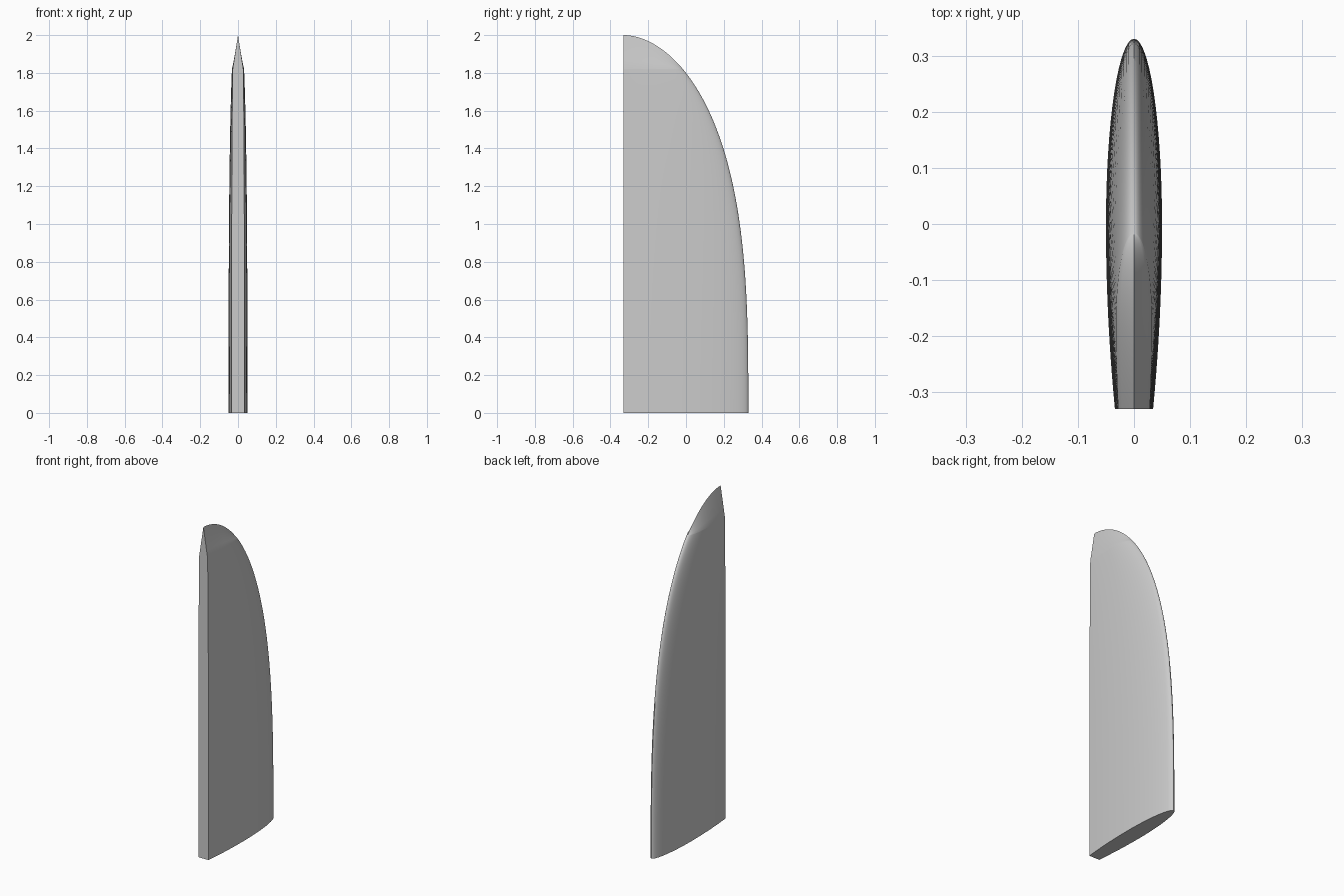
import bpy, bmesh, math

cube = bpy.data.objects.get("Cube")
if cube:
    bpy.data.objects.remove(cube, do_unlink=True)

HEIGHT, CHORD, BACK = 2.0, 0.66, -0.33
SHOULDER = 1.82          # height where the tip starts closing to a ridge
RINGS, HALF = 48, 16


def chord_at(z):
    """Fraction of the full chord left at height z."""
    return (1 - (z / HEIGHT) ** 3) ** (1 / 1.88)


def height_at(y):
    """Height of the curved leading edge above y."""
    u = max(0, (y - BACK) / CHORD)
    return HEIGHT * (1 - u ** 1.88) ** (1 / 3)


def section(z):
    """Aerofoil outline at height z: blunt edge, round nose, blunt edge."""
    c = chord_at(z)
    thick, blunt = 0.016 + 0.034 * c, 0.0227 + 0.0113 * c
    side = []
    for i in range(HALF + 1):
        s = -1 + i / HALF
        side.append((thick - (thick - blunt) * s * s, s))
    for i in range(1, HALF + 1):
        a = math.pi / 2 * i / HALF
        side.append((thick * math.cos(a), math.sin(a)))
    loop = [(-x, s) for x, s in side] + [(x, s) for x, s in side[-2::-1]]
    return [(x, BACK + CHORD * c * (s + 1) / 2, z) for x, s in loop]


# Loft the body, then run the last section up to the tip ridge
bm = bmesh.new()
levels = [SHOULDER * math.sin(math.pi / 2 * i / RINGS) for i in range(RINGS + 1)]
outlines = [section(z) for z in levels]
shoulder = outlines[-1]
for f in (0.25, 0.5, 0.75, 1):
    outlines.append([(x * (1 - f), y, z + (height_at(y) - z) * f)
                     for x, y, z in shoulder])
rings = [[bm.verts.new(p) for p in outline] for outline in outlines]
for low, high in zip(rings, rings[1:]):
    for i in range(len(low)):
        j = (i + 1) % len(low)
        bm.faces.new((low[i], low[j], high[j], high[i]))
bm.faces.new(rings[0])
bmesh.ops.remove_doubles(bm, verts=bm.verts, dist=0.0001)
bmesh.ops.recalc_face_normals(bm, faces=bm.faces)

mesh = bpy.data.meshes.new("fin")
bm.to_mesh(mesh)
bm.free()
fin = bpy.data.objects.new("fin", mesh)
bpy.context.collection.objects.link(fin)

# Plain grey finish
grey = bpy.data.materials.new("light grey")
grey.use_nodes = True
colour = (0.6, 0.6, 0.6, 1)
grey.diffuse_color = colour
grey.node_tree.nodes["Principled BSDF"].inputs["Base Color"].default_value = colour
mesh.materials.append(grey)

bpy.ops.object.select_all(action="DESELECT")
fin.select_set(True)
bpy.context.view_layer.objects.active = fin
bpy.ops.object.shade_smooth_by_angle(angle=math.radians(35))
